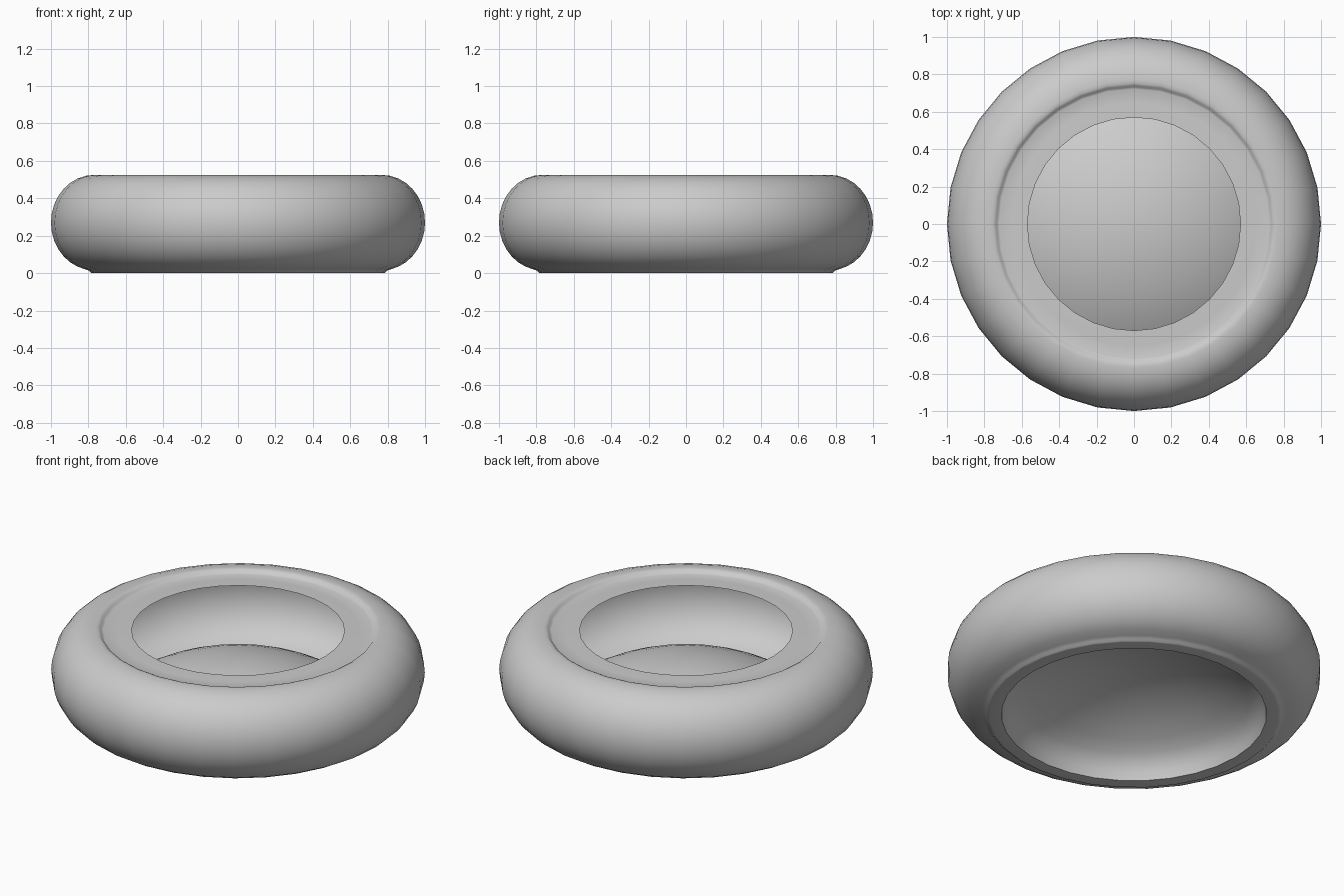
import bpy, bmesh
from math import sin, cos, pi, radians, sqrt

cube = bpy.data.objects.get("Cube")
if cube:
    bpy.data.objects.remove(cube, do_unlink=True)

SEGMENTS = 32

# One grey for the whole bowl
grey = bpy.data.materials.new("plain grey")
grey.use_nodes = True
colour = (0.6, 0.6, 0.6, 1)
grey.diffuse_color = colour
grey.node_tree.nodes["Principled BSDF"].inputs["Base Color"].default_value = colour

# Rim ledge with a narrow step up to the rounded wall
profile = [(0.57, 0.508), (0.65, 0.507), (0.722, 0.504), (0.732, 0.508), (0.741, 0.519), (0.752, 0.524)]
# Rounded outer wall
for i in range(16):
    a = pi / 2 - pi * i / 16
    profile.append((0.77 + 0.23 * cos(a), 0.27 + 0.255 * sin(a)))
# Foot ring and the steep side of the recess
profile += [(0.795, 0.012), (0.786, 0.002), (0.775, 0), (0.71, 0), (0.695, 0.045), (0.67, 0.088)]
# Domed floor, a shallow spherical cap
CAP_RADIUS, CROWN = 1.2, 0.305
for r in (0.63, 0.56, 0.48, 0.4, 0.3, 0.2, 0.1):
    profile.append((r, CROWN - CAP_RADIUS + sqrt(CAP_RADIUS ** 2 - r ** 2)))

# Lathe the profile into rings of quads
bm = bmesh.new()
rings = []
for r, z in profile:
    rings.append([bm.verts.new((r * cos(2 * pi * k / SEGMENTS), r * sin(2 * pi * k / SEGMENTS), z))
                  for k in range(SEGMENTS)])
for upper, lower in zip(rings, rings[1:]):
    for k in range(SEGMENTS):
        n = (k + 1) % SEGMENTS
        bm.faces.new((upper[k], lower[k], lower[n], upper[n]))

# Close the dome at its crown
crown = bm.verts.new((0, 0, CROWN))
for k in range(SEGMENTS):
    bm.faces.new((rings[-1][k], crown, rings[-1][(k + 1) % SEGMENTS]))

mesh = bpy.data.meshes.new("bowl")
bm.to_mesh(mesh)
bm.free()
mesh.materials.append(grey)
bowl = bpy.data.objects.new("bowl", mesh)
bpy.context.collection.objects.link(bowl)

# Smooth shading with a crisp foot edge
bpy.ops.object.select_all(action='DESELECT')
bowl.select_set(True)
bpy.context.view_layer.objects.active = bowl
bpy.ops.object.shade_smooth_by_angle(angle=radians(60))
